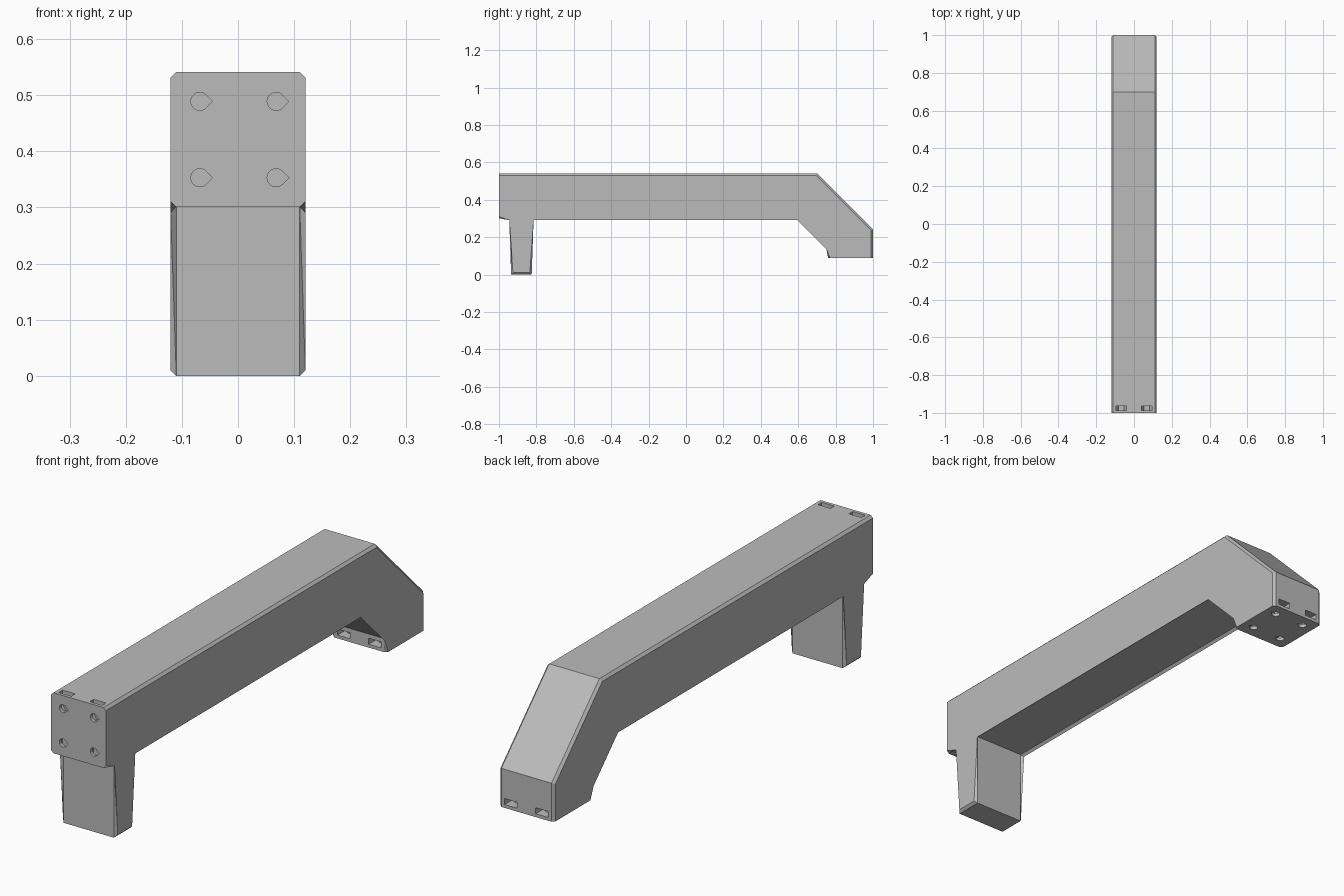
import bpy, bmesh, math

cube = bpy.data.objects.get("Cube")
if cube:
    bpy.data.objects.remove(cube, do_unlink=True)

HALF = 0.12                      # half width of the square bar
TOP, UNDER, FOOT = 0.541, 0.301, 0.088
BEND, INNER = 0.70, 0.601        # where the bar turns down, above and below
BACK = 0.76                      # inner face of the foot

grey = bpy.data.materials.new("matte_grey")
grey.use_nodes = True
colour = (0.5, 0.5, 0.5, 1)
grey.diffuse_color = colour
grey.node_tree.nodes["Principled BSDF"].inputs["Base Color"].default_value = colour


def add_prism(bm, ring, near, far, place):
    """Extrude a closed 2D ring from near to far, placed by a mapping."""
    loops = [[bm.verts.new(place(u, v, w)) for u, v in ring] for w in (near, far)]
    n = len(ring)
    for loop in loops:
        bm.faces.new(loop)
    for i in range(n):
        j = (i + 1) % n
        bm.faces.new((loops[0][i], loops[0][j], loops[1][j], loops[1][i]))


def finish(bm, name):
    bmesh.ops.recalc_face_normals(bm, faces=bm.faces)
    mesh = bpy.data.meshes.new(name)
    bm.to_mesh(mesh)
    bm.free()
    mesh.materials.append(grey)
    obj = bpy.data.objects.new(name, mesh)
    bpy.context.collection.objects.link(obj)
    return obj


# Handle bar: side profile with front leg, bend and foot
profile = [(-1, TOP), (BEND, TOP), (1, TOP - 1 + BEND), (1, FOOT), (BACK, FOOT),
           (BACK, UNDER - BACK + INNER), (INNER, UNDER), (-0.825, UNDER),
           (-0.825, 0), (-0.935, 0), (-0.935, UNDER), (-1, UNDER)]
bm = bmesh.new()
add_prism(bm, profile, -HALF, HALF, lambda y, z, x: (x, y, z))


def is_chamfered(edge):
    """Outline edges on both sides, except at the two mounting faces."""
    a, b = (v.co for v in edge.verts)
    if abs(a.x - b.x) > 0.01:
        return False
    at_front = a.y < -0.99 and b.y < -0.99
    at_foot = abs(a.z - FOOT) < 0.001 and abs(b.z - FOOT) < 0.001
    return not (at_front or at_foot)


bmesh.ops.bevel(bm, geom=[e for e in bm.edges if is_chamfered(e)], offset=0.01,
                offset_type='OFFSET', segments=1, affect='EDGES', profile=0.5)
handle = finish(bm, "handle_bar")

# Mounting faces: u across, v along the face, w into the body
mounts = [lambda u, v, w: (u, w - 1, (TOP + UNDER) / 2 + v),
          lambda u, v, w: (u, (1 + BACK) / 2 + v, FOOT + w)]
SPREAD, RADIUS, NUT = 0.068, 0.016, 0.0275

# Teardrop screw holes and nut pockets that open on the neighbouring faces
holes, pockets = bmesh.new(), bmesh.new()
for place in mounts:
    for sx in (-1, 1):
        for sv in (-1, 1):
            cu, cv = sx * SPREAD, sv * SPREAD
            arc = [math.radians(45 + 270 * i / 24) for i in range(25)]
            drop = [(cu + RADIUS * math.cos(a), cv + RADIUS * math.sin(a)) for a in arc]
            drop.append((cu + RADIUS * math.sqrt(2), cv))
            add_prism(holes, drop, -0.02, 0.1, place)
            seat = cv - sv * NUT * math.sqrt(0.75)
            end = sv * (HALF + 0.02)
            nut = [(cu - NUT, end), (cu - NUT, cv), (cu - NUT / 2, seat),
                   (cu + NUT / 2, seat), (cu + NUT, cv), (cu + NUT, end)]
            add_prism(pockets, nut, 0.013, 0.037, place)

bpy.context.view_layer.objects.active = handle
for bm, name in ((holes, "screw_hole_cutter"), (pockets, "nut_pocket_cutter")):
    cutter = finish(bm, name)
    cutter.hide_render = True
    cut = handle.modifiers.new(name, 'BOOLEAN')
    cut.operation, cut.solver, cut.object = 'DIFFERENCE', 'EXACT', cutter
    bpy.ops.object.modifier_apply(modifier=cut.name)
    bpy.data.objects.remove(cutter, do_unlink=True)
